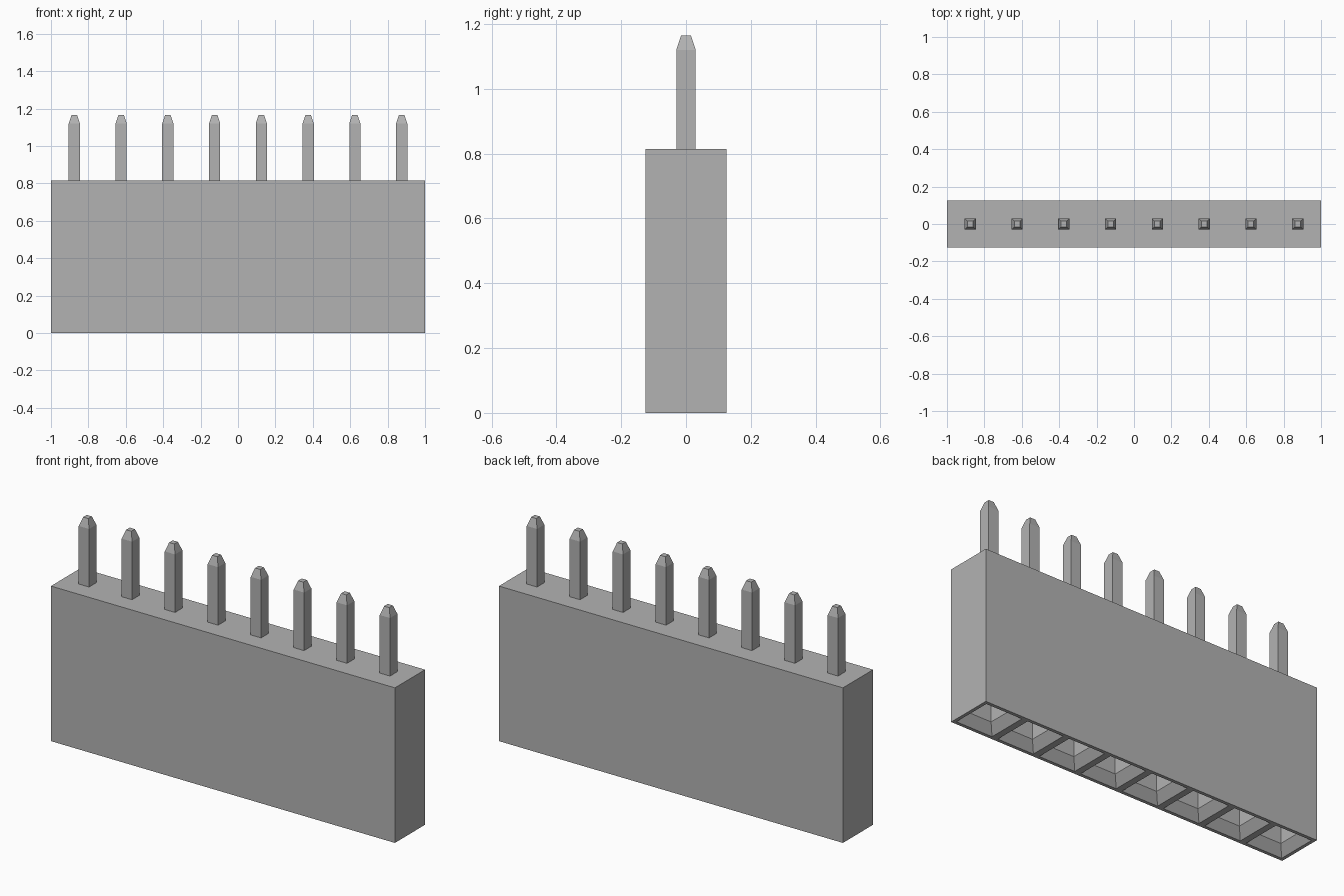
import bpy
import bmesh
from mathutils import Matrix

if "Cube" in bpy.data.objects:
    bpy.data.objects.remove(bpy.data.objects["Cube"], do_unlink=True)

COUNT, PITCH = 8, 0.25
BODY_TOP, SHOULDER, TIP = 0.815, 1.12, 1.165

grey = bpy.data.materials.new("plain grey")
grey.use_nodes = True
colour = (0.45, 0.45, 0.45, 1)
grey.diffuse_color = colour
grey.node_tree.nodes["Principled BSDF"].inputs["Base Color"].default_value = colour


def finish(bm, name):
    bmesh.ops.recalc_face_normals(bm, faces=bm.faces[:])
    mesh = bpy.data.meshes.new(name)
    bm.to_mesh(mesh)
    bm.free()
    mesh.materials.append(grey)
    obj = bpy.data.objects.new(name, mesh)
    bpy.context.collection.objects.link(obj)
    return obj


def extrude_up(bm, faces, height):
    result = bmesh.ops.extrude_face_region(bm, geom=faces)["geom"]
    verts = [g for g in result if isinstance(g, bmesh.types.BMVert)]
    bmesh.ops.translate(bm, verts=verts, vec=(0, 0, height))
    return [g for g in result if isinstance(g, bmesh.types.BMFace)]


# Housing: one square cell per socket, closed by a plain block above
bm = bmesh.new()
bmesh.ops.create_grid(bm, x_segments=COUNT, y_segments=1, size=0.5,
                      matrix=Matrix.Diagonal((COUNT * PITCH, PITCH, 1, 1)))
cells = bm.faces[:]
extrude_up(bm, cells, BODY_TOP)
bottom = [f for f in bm.faces if f.calc_center_median().z < 0.001]
if not bottom:
    bottom = [bm.faces.new([v for v in sorted(bm.verts, key=lambda v: v.co.x)])]
bmesh.ops.recalc_face_normals(bm, faces=bm.faces[:])

# Sockets: funnel mouth, then a square bore
bmesh.ops.inset_individual(bm, faces=bottom, thickness=0.025)
bmesh.ops.inset_individual(bm, faces=bottom, thickness=0.05, depth=-0.05)
for face in bottom:
    floor = extrude_up(bm, [face], 0.5)
    if face.is_valid:
        bmesh.ops.delete(bm, geom=[face], context='FACES_ONLY')
bmesh.ops.dissolve_limit(bm, angle_limit=0.01, verts=bm.verts[:], edges=bm.edges[:])
finish(bm, "housing")

# Pins: square posts with chamfered tips
for i in range(COUNT):
    bm = bmesh.new()
    bmesh.ops.create_grid(bm, x_segments=1, y_segments=1, size=0.03)
    top = extrude_up(bm, bm.faces[:], SHOULDER - BODY_TOP)
    tip = extrude_up(bm, top, TIP - SHOULDER)
    bmesh.ops.scale(bm, vec=(0.5, 0.5, 1), verts=tip[0].verts[:])
    pin = finish(bm, f"pin_{i + 1}")
    pin.location = ((i - (COUNT - 1) / 2) * PITCH, 0, BODY_TOP)
